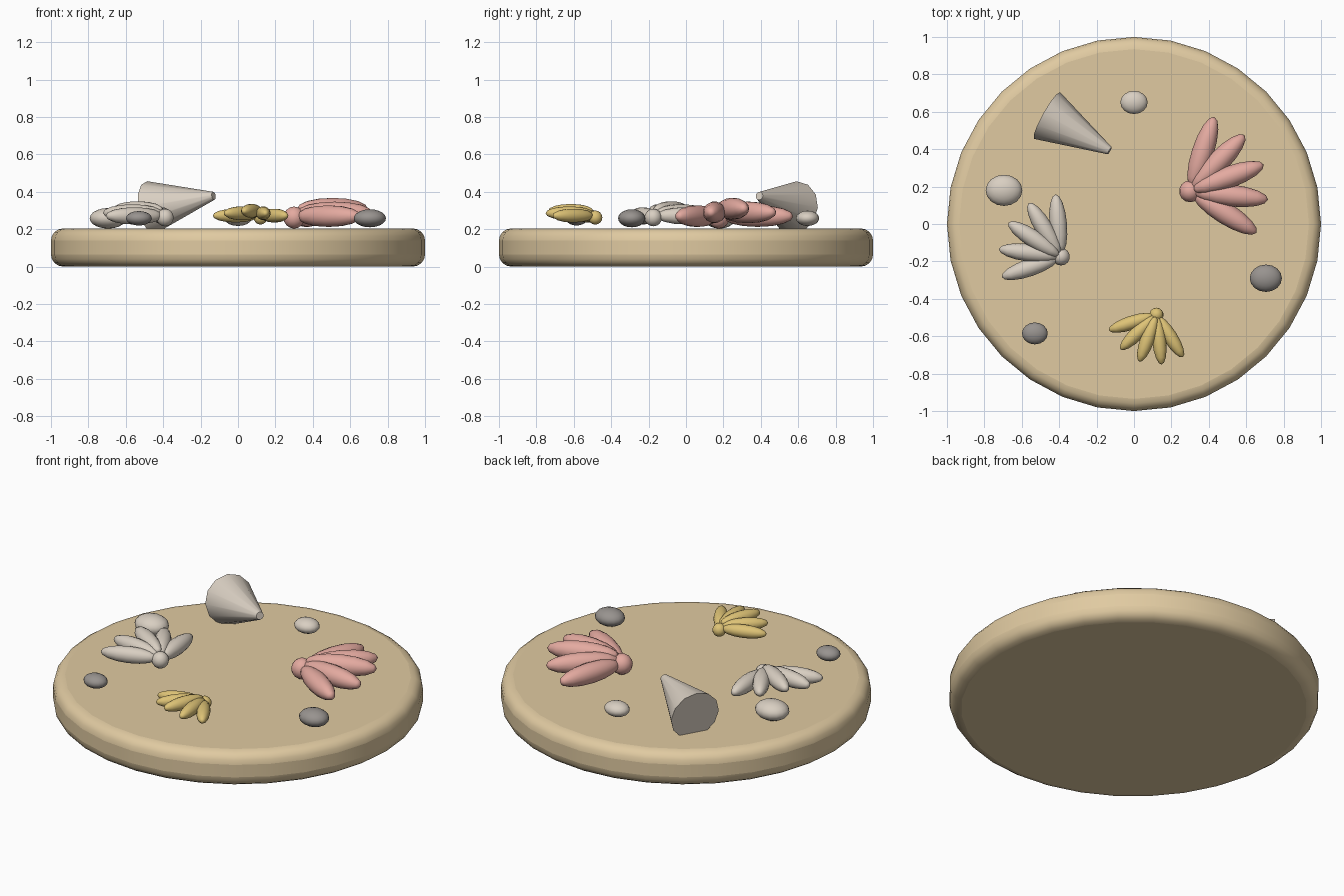
import bpy, math
from mathutils import Vector

if "Cube" in bpy.data.objects:
    bpy.data.objects.remove(bpy.data.objects["Cube"])


def srgb(name, r, g, b):
    m = bpy.data.materials.new(name)
    m.diffuse_color = [((c / 255 + 0.055) / 1.055) ** 2.4 for c in (r, g, b)] + [1]
    m.use_nodes = True
    m.node_tree.nodes["Principled BSDF"].inputs["Base Color"].default_value = m.diffuse_color
    return m


SAND = srgb("sand", 224, 202, 161)
CREAM = srgb("cream shell", 217, 207, 194)
PINK = srgb("pink shell", 228, 170, 160)
YELLOW = srgb("yellow shell", 222, 195, 118)
GREY = srgb("grey stone", 152, 147, 143)


def finish(name, mat, angle=50):
    o = bpy.context.object
    o.name = name
    o.data.materials.append(mat)
    bpy.ops.object.transform_apply(location=False, rotation=False, scale=True)
    bpy.ops.object.shade_smooth_by_angle(angle=math.radians(angle))
    return o


def ellipsoid(name, mat, loc, radii, rot=(0, 0, 0), segs=14, rings=8):
    bpy.ops.mesh.primitive_uv_sphere_add(segments=segs, ring_count=rings, radius=1,
                                         location=loc, rotation=rot)
    bpy.context.object.scale = radii
    return finish(name, mat, 80)


# Sand disc with rounded rims
bpy.ops.mesh.primitive_cylinder_add(vertices=32, radius=1, depth=0.204, location=(0, 0, 0.102))
disc = finish("sand_disc", SAND, 35)
bev = disc.modifiers.new("round_rim", 'BEVEL')
bev.width = 0.065
bev.segments = 4
bev.limit_method = 'ANGLE'
bev.angle_limit = math.radians(40)


# Fan shells: a round hinge and five arched ribs
def fan_shell(name, mat, x, y, heading, s):
    ellipsoid(name + "_hinge", mat, (x, y, 0.262), (0.047 * s,) * 3)
    for i in range(-2, 3):
        a = math.radians(heading + 26 * i)
        half = 0.16 * s
        reach = 0.175 * s
        z = 0.277 + 0.026 * s - 0.016 * s * abs(i)
        ellipsoid(f"{name}_rib_{i + 3}", mat,
                  (x + reach * math.cos(a), y + reach * math.sin(a), z),
                  (0.047 * s, 0.047 * s, half), (0, math.pi / 2, a))


fan_shell("pink_shell", PINK, 0.30, 0.175, 20, 1.25)
fan_shell("cream_shell", CREAM, -0.39, -0.175, 147, 1.0)
fan_shell("yellow_shell", YELLOW, 0.12, -0.485, 250, 0.8)

# Cone shell lying on its side, tip raised
base, tip = Vector((-0.465, 0.58, 0.315)), Vector((-0.13, 0.392, 0.378))
axis = tip - base
bpy.ops.mesh.primitive_cone_add(vertices=12, radius1=0.143, radius2=0.022, depth=axis.length,
                                location=(base + tip) / 2,
                                rotation=axis.to_track_quat('Z', 'Y').to_euler())
finish("cone_shell", CREAM, 50)

# Pebbles
for i, (x, y, r, mat) in enumerate([(0, 0.65, 0.073, CREAM), (-0.695, 0.18, 0.098, CREAM),
                                    (0.705, -0.29, 0.086, GREY), (-0.53, -0.585, 0.069, GREY)]):
    ellipsoid(f"pebble_{i + 1}", mat, (x, y, 0.258), (r, r * 0.85, r * 0.56), segs=16, rings=10)
